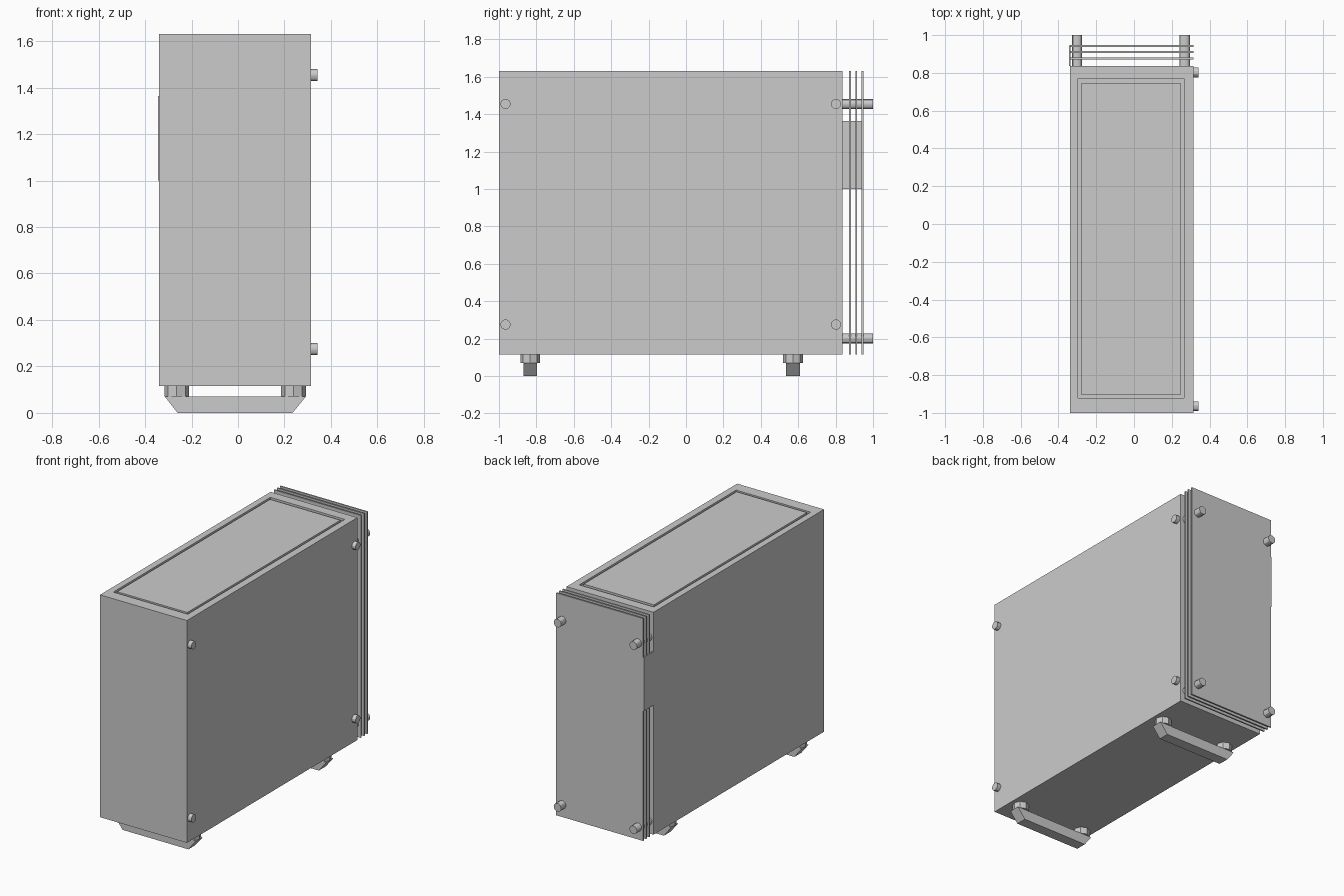
import bpy, bmesh
from math import cos, sin, tau
from mathutils import Vector

if "Cube" in bpy.data.objects:
    bpy.data.objects.remove(bpy.data.objects["Cube"])


def make(name, verts, faces):
    mesh = bpy.data.meshes.new(name)
    bm = bmesh.new()
    vs = [bm.verts.new(v) for v in verts]
    for f in faces:
        bm.faces.new([vs[i] for i in f])
    bmesh.ops.recalc_face_normals(bm, faces=bm.faces)
    bm.to_mesh(mesh)
    bm.free()
    obj = bpy.data.objects.new(name, mesh)
    bpy.context.collection.objects.link(obj)
    return obj


def loft(name, rings):
    """Skin a list of equal-length vertex rings and cap both ends."""
    n = len(rings[0])
    verts = [v for r in rings for v in r]
    faces = [tuple(range(n)), tuple(range(len(verts) - n, len(verts)))]
    for k in range(len(rings) - 1):
        for i in range(n):
            j = (i + 1) % n
            faces.append((k * n + i, k * n + j, (k + 1) * n + j, (k + 1) * n + i))
    return make(name, verts, faces)


def rect(x0, x1, y0, y1, z):
    return [(x0, y0, z), (x1, y0, z), (x1, y1, z), (x0, y1, z)]


def box(name, x0, x1, y0, y1, z0, z1):
    return loft(name, [rect(x0, x1, y0, y1, z0), rect(x0, x1, y0, y1, z1)])


def rod(name, start, end, radius, sides):
    a, b = Vector(start), Vector(end)
    axis = (b - a).normalized()
    u = axis.orthogonal().normalized()
    w = axis.cross(u)
    ring = [(u * cos(tau * i / sides) + w * sin(tau * i / sides)) * radius
            for i in range(sides)]
    obj = loft(name, [[a + p for p in ring], [b + p for p in ring]])
    if sides > 8:
        bpy.ops.object.select_all(action='DESELECT')
        obj.select_set(True)
        bpy.context.view_layer.objects.active = obj
        bpy.ops.object.shade_smooth_by_angle()
    return obj


X0, X1, BACK, Z0, Z1 = -0.34, 0.315, 0.836, 0.115, 1.63
GROOVE = Z1 - 0.015

# Case body with a groove framing the top panel
outer = (X0, X1, -1.0, BACK)
frame = (-0.296, 0.266, -0.92, 0.77)
panel = (-0.28, 0.25, -0.902, 0.745)
loft("case_body", [rect(*outer, Z0), rect(*outer, Z1), rect(*frame, Z1),
                   rect(*frame, GROOVE), rect(*panel, GROOVE), rect(*panel, Z1)])

# Thin spaced plates behind the body
for i in range(3):
    y = 0.877 + 0.033 * i
    box(f"back_plate_{i + 1}", X0, X1, y - 0.005, y + 0.005, Z0, Z1)

# Narrow strip closing the plate gaps on the left side
box("side_strip", -0.344, -0.335, BACK, 0.946, 1.0, 1.365)

# Long standoff pins through the plates
for x in (-0.302, 0.269):
    for z in (0.2, 1.455):
        rod("back_pin", (x, BACK - 0.01, z), (x, 1.0, z), 0.028, 12)

# Side panel screws
for y in (-0.965, 0.802):
    for z in (0.275, 1.455):
        rod("side_screw", (X1 - 0.01, y, z), (0.342, y, z), 0.027, 12)

# Feet: tapered bar on two octagonal spacers
for y in (-0.833, 0.572):
    loft("foot_bar", [rect(-0.26, 0.235, y - 0.037, y + 0.037, 0.0),
                      rect(-0.315, 0.292, y - 0.037, y + 0.037, 0.07)])
    for x in (-0.264, 0.239):
        rod("foot_spacer", (x, y, 0.07), (x, y, Z0), 0.053, 8)
